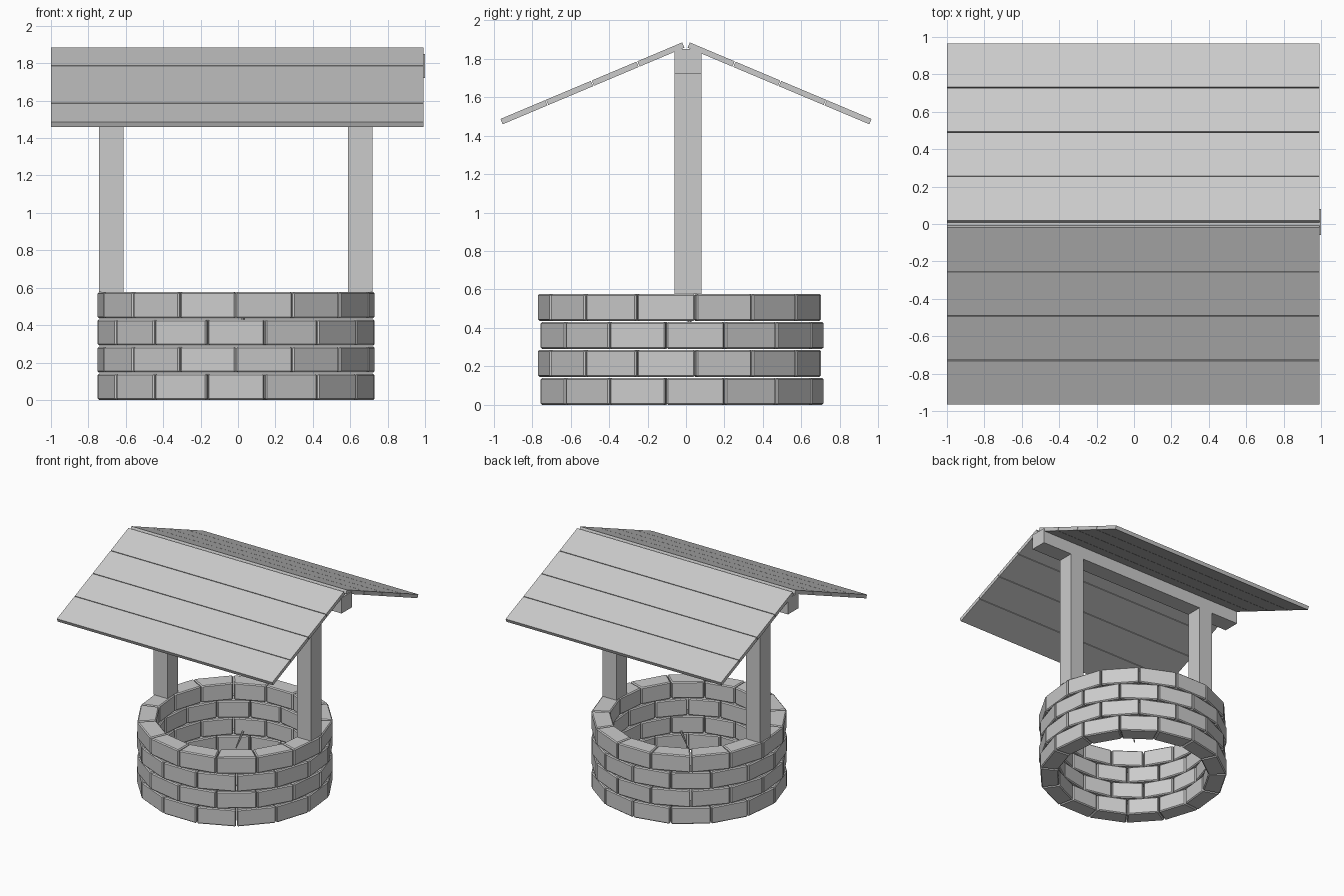
import bpy, bmesh
from math import sin, cos, radians, atan
from mathutils import Matrix, Vector

if "Cube" in bpy.data.objects:
    bpy.data.objects.remove(bpy.data.objects["Cube"])

BOX_FACES = [(3, 2, 1, 0), (4, 5, 6, 7), (0, 1, 5, 4), (1, 2, 6, 5), (2, 3, 7, 6), (3, 0, 4, 7)]


def add_hexa(bm, pts):
    vs = [bm.verts.new(p) for p in pts]
    for f in BOX_FACES:
        bm.faces.new([vs[i] for i in f])


def finish(bm, name):
    bmesh.ops.recalc_face_normals(bm, faces=bm.faces)
    me = bpy.data.meshes.new(name)
    bm.to_mesh(me)
    bm.free()
    ob = bpy.data.objects.new(name, me)
    bpy.context.collection.objects.link(ob)
    return ob


def box(name, x0, x1, y0, y1, z0, z1):
    bm = bmesh.new()
    add_hexa(bm, [(x, y, z) for z in (z0, z1) for x, y in ((x0, y0), (x1, y0), (x1, y1), (x0, y1))])
    return finish(bm, name)


# Well wall: four staggered courses of 15 wedge bricks
CX, CY, R_OUT, R_IN = -0.01, -0.027, 0.745, 0.60
N, PITCH, HEIGHT = 15, 0.1455, 0.14
for row in range(4):
    bm = bmesh.new()
    z0 = row * PITCH
    for i in range(N):
        mid = -90 + 360 / N * (i + (0.5 if row % 2 else 0))
        a, b = radians(mid - 11.75), radians(mid + 11.75)
        ring = [(R_IN, a), (R_OUT, a), (R_OUT, b), (R_IN, b)]
        add_hexa(bm, [(CX + r * cos(t), CY + r * sin(t), z)
                      for z in (z0, z0 + HEIGHT) for r, t in ring])
    course = finish(bm, f"brick_course_{row + 1}")
    bev = course.modifiers.new("edge_bevel", 'BEVEL')
    bev.width, bev.segments = 0.008, 1

# Posts and ridge beam
box("left_post", -0.742, -0.612, -0.06, 0.08, 0.577, 1.725)
box("right_post", 0.588, 0.718, -0.06, 0.08, 0.577, 1.725)
box("ridge_beam", -1.0, 1.0, -0.06, 0.08, 1.72, 1.85)

# Roof: four planks on each slope
slope = atan(0.421)
down = Vector((0, cos(slope), -sin(slope)))
normal = Vector((0, sin(slope), cos(slope)))
top = Vector((0, 0.02, 1.885))
STEP, THICK = 0.2375 / cos(slope), 0.03
for side, label in ((1, "back"), (-1, "front")):
    bm = bmesh.new()
    for k in range(4):
        p = top + down * (STEP * k)
        q = top + down * (STEP * (k + 1) - 0.005)
        t = normal * THICK
        pts = []
        for x in (-1.0, 0.993):
            for v in (p - t, q - t, q, p):
                pts.append((x, v.y * side, v.z))
        add_hexa(bm, pts)
    finish(bm, f"{label}_roof_planks")

# Small leaning spike inside the well
bm = bmesh.new()
bmesh.ops.create_cone(bm, cap_ends=True, segments=6, radius1=0.004, radius2=0.011, depth=0.15)
axis = Vector((0.045, 0.03, 0.14)).normalized()
rot = axis.to_track_quat('Z', 'Y').to_matrix().to_4x4()
bmesh.ops.transform(bm, matrix=Matrix.Translation((0.01, 0.005, 0.375)) @ rot, verts=bm.verts)
finish(bm, "hanging_spike")
